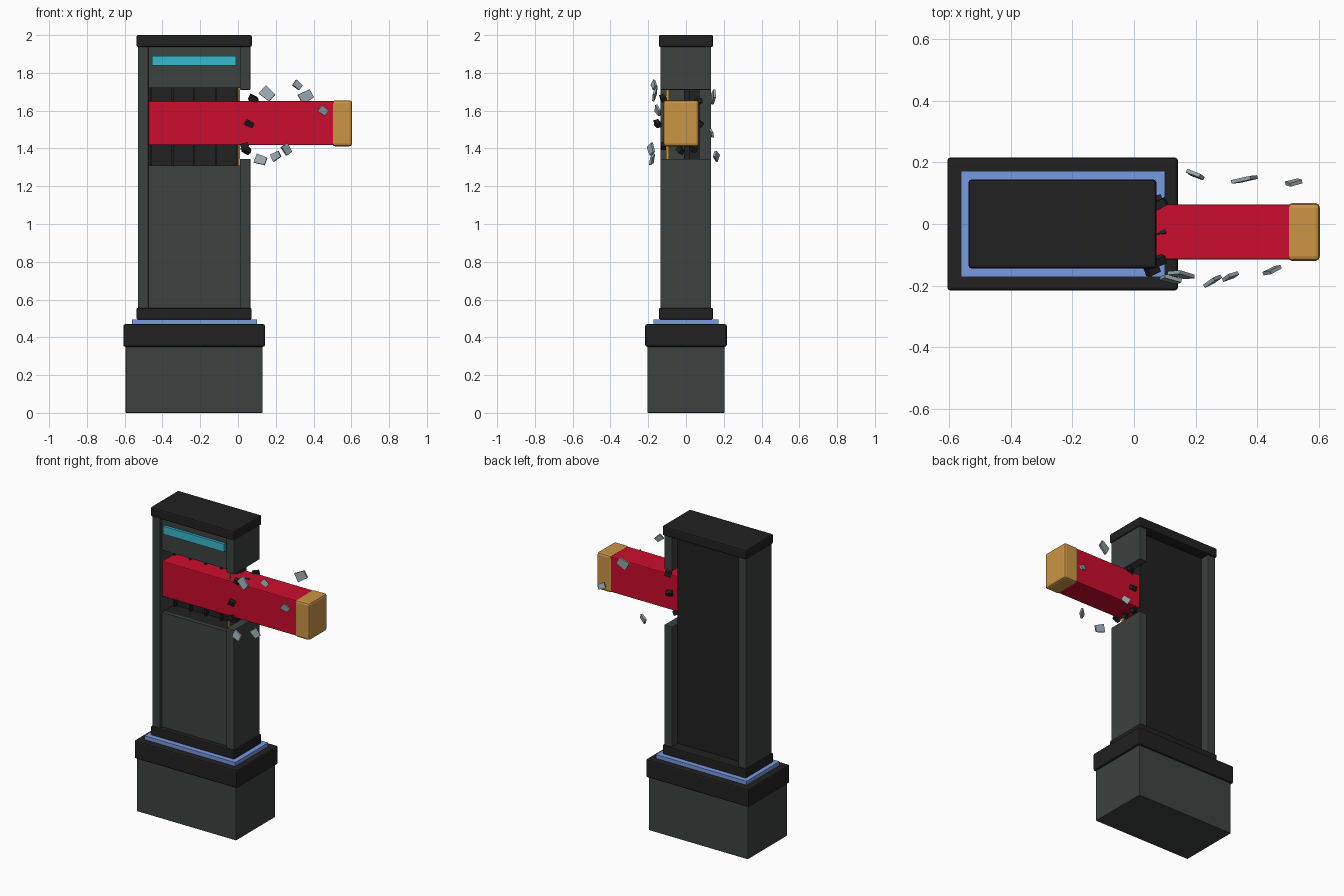
import bpy
import bmesh
import random
from mathutils import Euler, Matrix, Vector

random.seed(4)
cube = bpy.data.objects.get("Cube")
if cube:
    bpy.data.objects.remove(cube)


def material(name, r, g, b):
    m = bpy.data.materials.new(name)
    m.use_nodes = True
    m.diffuse_color = (r, g, b, 1)
    m.node_tree.nodes["Principled BSDF"].inputs["Base Color"].default_value = (r, g, b, 1)
    return m


GREY = material("slate grey", 0.045, 0.054, 0.052)
BLACK = material("charcoal black", 0.015, 0.015, 0.015)
RED = material("crimson red", 0.6, 0.004, 0.025)
GOLD = material("brass gold", 0.6, 0.3, 0.06)
BLUE = material("soft blue", 0.19, 0.32, 0.75)
TEAL = material("teal light", 0.035, 0.5, 0.62)
STEEL = material("pale steel", 0.32, 0.4, 0.43)


def finish(name, bm, mat):
    mesh = bpy.data.meshes.new(name)
    bm.to_mesh(mesh)
    bm.free()
    mesh.materials.append(mat)
    obj = bpy.data.objects.new(name, mesh)
    bpy.context.collection.objects.link(obj)
    return obj


def box(name, mat, x, y, z, bevel=0.0):
    """Box from its (low, high) extent on each axis."""
    bm = bmesh.new()
    bmesh.ops.create_cube(bm, size=1)
    size = Vector([b - a for a, b in (x, y, z)])
    mid = Vector([(a + b) / 2 for a, b in (x, y, z)])
    bmesh.ops.transform(bm, matrix=Matrix.Translation(mid) @ Matrix.Diagonal(size).to_4x4(),
                        verts=bm.verts)
    obj = finish(name, bm, mat)
    if bevel:
        mod = obj.modifiers.new("soft edge", "BEVEL")
        mod.width = bevel
        mod.segments = 2


def fragment(name, mat, place, size, turn):
    """Small tilted block, tapered slightly at one end."""
    bm = bmesh.new()
    bmesh.ops.create_cube(bm, size=1)
    for v in bm.verts:
        if v.co.x > 0:
            v.co.z *= 0.8
        v.co = Vector([a * b for a, b in zip(v.co, size)])
    matrix = Matrix.Translation(place) @ Euler(turn).to_matrix().to_4x4()
    bmesh.ops.transform(bm, matrix=matrix, verts=bm.verts)
    finish(name, bm, mat)


# Plinth
box("plinth_block", GREY, (-0.595, 0.13), (-0.205, 0.205), (0, 0.36), 0.005)
box("plinth_cap", BLACK, (-0.607, 0.143), (-0.216, 0.216), (0.35, 0.47), 0.01)
box("blue_trim", BLUE, (-0.562, 0.1), (-0.172, 0.172), (0.465, 0.495))
box("column_collar", BLACK, (-0.537, 0.072), (-0.143, 0.143), (0.495, 0.555), 0.006)

# Column side walls, one of them broken open around the beam
DEPTH = (-0.135, 0.133)
box("solid_side_wall", GREY, (-0.53, -0.475), DEPTH, (0.55, 1.945), 0.004)
box("lower_broken_wall", GREY, (0.01, 0.066), DEPTH, (0.55, 1.345), 0.004)
box("upper_broken_wall", GREY, (0.01, 0.066), DEPTH, (1.71, 1.945), 0.004)

# Recessed panels and dark interior
INNER = (-0.476, 0.011)
box("back_panel", BLACK, INNER, (0.015, 0.072), (0.55, 1.945))
for label, low, high in (("lower", 0.55, 1.31), ("upper", 1.72, 1.945)):
    box(label + "_front_panel", GREY, INNER, (-0.113, -0.09), (low, high))
    box(label + "_core", BLACK, INNER, (-0.09, 0.016), (low, high))
for i in range(5):
    x = -0.46 + i * 0.114
    box("interior_rib", BLACK, (x - 0.005, x + 0.005), (-0.01, 0.02), (1.31, 1.72))
box("brass_edge_strip", GOLD, (0, 0.01), (-0.105, -0.09), (1.31, 1.72))

# Top cap and light strip
box("column_cap", BLACK, (-0.538, 0.073), (-0.144, 0.144), (1.937, 2.0), 0.009)
box("light_strip", TEAL, (-0.455, -0.01), (-0.13, -0.11), (1.838, 1.89))

# Beam punching through the wall
box("beam", RED, (-0.474, 0.51), (-0.116, 0.064), (1.417, 1.65), 0.006)
box("beam_tip", GOLD, (0.5, 0.604), (-0.12, 0.068), (1.411, 1.655), 0.014)

# Flying wall shards: position, plate size, tilt in the front plane
shards = [
    ((0.155, -0.165, 1.69), 0.07, 0.7), ((0.315, -0.17, 1.735), 0.045, 0.7),
    ((0.36, 0.145, 1.675), 0.07, -0.5), ((0.45, -0.15, 1.6), 0.05, 0.6),
    ((0.257, -0.185, 1.395), 0.055, 1.0), ((0.2, 0.16, 1.36), 0.05, -0.5),
    ((0.12, -0.18, 1.34), 0.06, 0.3), ((0.52, 0.135, 1.48), 0.045, 0.4),
]
for place, size, tilt in shards:
    swing = random.uniform(0.2, 0.5) * (-1 if place[0] < 0.25 else 1)
    fragment("wall_shard", STEEL, place, (size, 0.012, size * 0.85),
             (random.uniform(-0.3, 0.3), tilt, swing))

# Dark rubble around the hole
rubble = [
    (0.08, -0.12, 1.665), (0.085, -0.025, 1.635), (0.06, -0.15, 1.53),
    (0.07, 0.075, 1.53), (0.035, -0.12, 1.415), (0.045, -0.03, 1.39),
    (0.085, 0.065, 1.65), (0.04, 0.04, 1.4),
]
for place in rubble:
    fragment("rubble_chunk", BLACK, place, (0.042, 0.026, 0.032),
             [random.uniform(-0.6, 0.6) for _ in range(3)])
